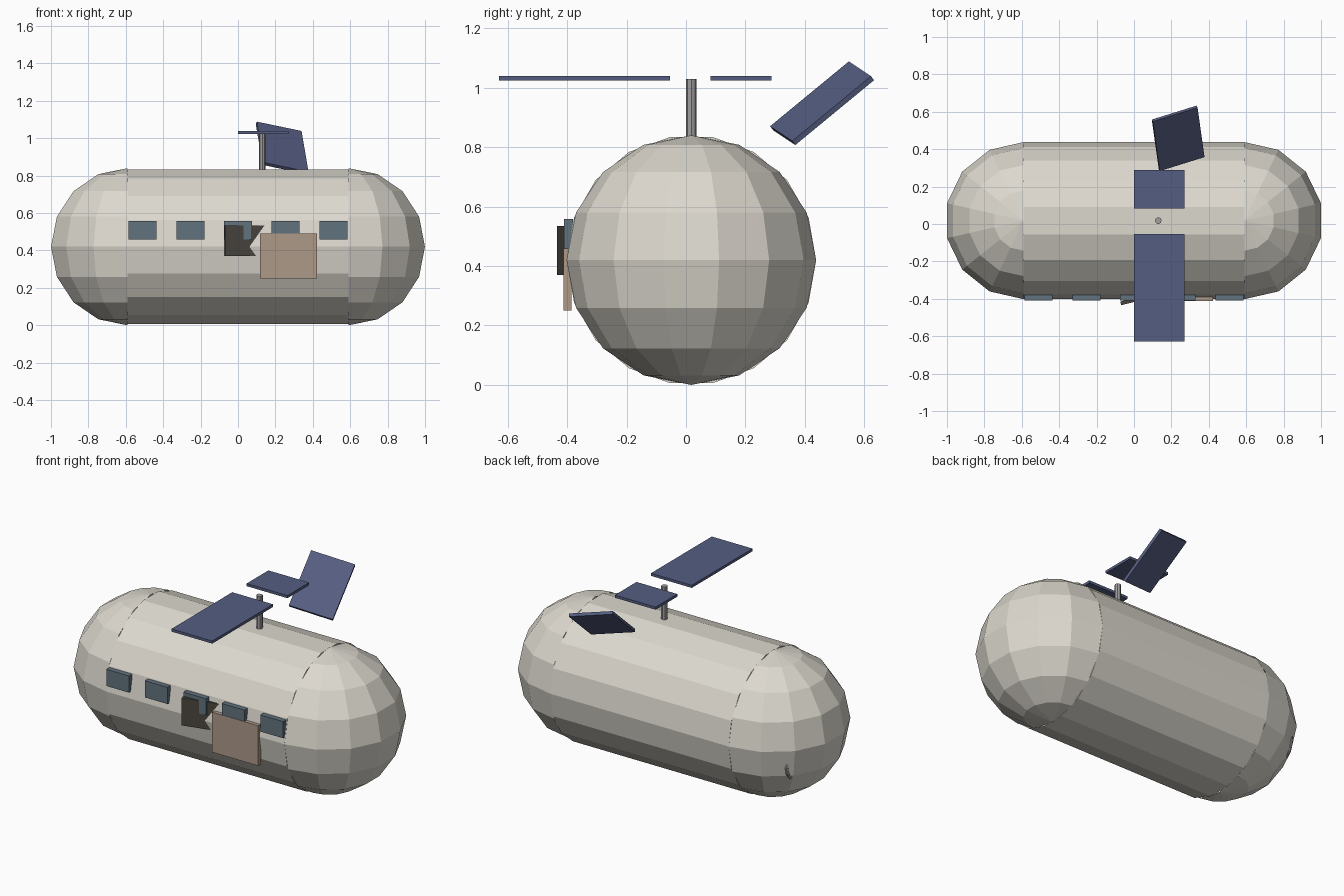
import bpy, bmesh, math
from mathutils import Vector, Matrix

if "Cube" in bpy.data.objects:
    bpy.data.objects.remove(bpy.data.objects["Cube"])

CY, CZ, R, HALF = 0.018, 0.42, 0.42, 0.59


def material(name, rgb):
    m = bpy.data.materials.new(name)
    m.diffuse_color = (*rgb, 1)
    m.use_nodes = True
    m.node_tree.nodes["Principled BSDF"].inputs["Base Color"].default_value = m.diffuse_color
    return m


HULL = material("hull_cream", (0.72, 0.69, 0.62))
BLUE = material("panel_blue", (0.09, 0.11, 0.22))
GLASS = material("window_glass", (0.12, 0.17, 0.21))
DARK = material("dark_brown", (0.07, 0.06, 0.05))
TAN = material("tan", (0.42, 0.32, 0.25))
STEEL = material("steel", (0.35, 0.34, 0.35))


def finish(name, bm, mat, matrix=Matrix()):
    mesh = bpy.data.meshes.new(name)
    bmesh.ops.recalc_face_normals(bm, faces=bm.faces[:])
    bm.to_mesh(mesh)
    bm.free()
    mesh.materials.append(mat)
    mesh.transform(matrix)
    ob = bpy.data.objects.new(name, mesh)
    bpy.context.collection.objects.link(ob)
    return ob


def box(name, center, size, mat, rot=Matrix()):
    bm = bmesh.new()
    bmesh.ops.create_cube(bm, size=1)
    return finish(name, bm, mat, Matrix.Translation(center) @ rot @ Matrix.Diagonal((*size, 1)))


def cylinder(name, center, radius, depth, sides, mat, rot=Matrix()):
    bm = bmesh.new()
    bmesh.ops.create_cone(bm, cap_ends=True, segments=sides, radius1=radius,
                          radius2=radius, depth=depth)
    return finish(name, bm, mat, Matrix.Translation(center) @ rot)


# Hull barrel and two faceted half-sphere ends
cylinder("hull_barrel", (0, CY, CZ), R, 2 * HALF, 18, HULL, Matrix.Rotation(math.pi / 2, 4, 'Y'))
for side, label in ((-1, "left"), (1, "right")):
    bm = bmesh.new()
    bmesh.ops.create_uvsphere(bm, u_segments=14, v_segments=8, radius=R)
    bmesh.ops.bisect_plane(bm, geom=bm.verts[:] + bm.edges[:] + bm.faces[:], dist=1e-4,
                           plane_co=(0, 0, 0), plane_no=(side, 0, 0), clear_inner=True)
    finish(f"hull_end_{label}", bm, HULL, Matrix.Translation((side * HALF, CY, CZ)))

# Row of windows along the front
for i in range(5):
    box(f"window_{i + 1}", (-0.51 + 0.255 * i, -0.395, 0.508), (0.15, 0.03, 0.10), GLASS)

# Slanted hatch sunk into the hull, and flat repair patch
box("hatch", (0.06, -0.392, 0.452), (0.27, 0.02, 0.165), DARK, Matrix.Rotation(math.radians(14), 4, 'Z'))
box("repair_patch", (0.27, -0.399, 0.37), (0.305, 0.027, 0.24), TAN)

# Mast and the two level solar panels
cylinder("mast", (0.13, CY, 0.915), 0.018, 0.23, 8, STEEL)
box("solar_panel_front", (0.135, -0.342, 1.032), (0.27, 0.575, 0.016), BLUE)
box("solar_panel_back", (0.135, 0.185, 1.032), (0.27, 0.205, 0.016), BLUE)

# Loose tilted solar panel
u = Vector((0.24, 0.075, -0.05)).normalized()
v = Vector((-0.03, 0.265, 0.215))
v = (v - u * v.dot(u)).normalized()
tilt = Matrix((u, v, u.cross(v))).transposed().to_4x4()
box("solar_panel_tilted", (0.236, 0.458, 0.948), (0.255, 0.345, 0.018), BLUE, tilt)

# Small ring half sunk into the left end
bm = bmesh.new()
circle = bmesh.ops.create_circle(bm, segments=6, radius=0.01,
                                 matrix=Matrix.Translation((0.09, 0, 0)) @ Matrix.Rotation(math.pi / 2, 4, 'X'))
bmesh.ops.spin(bm, geom=bm.verts[:] + bm.edges[:], cent=(0, 0, 0), axis=(0, 0, 1),
               angle=2 * math.pi, steps=16, use_merge=True)
bmesh.ops.remove_doubles(bm, verts=bm.verts[:], dist=1e-4)
finish("end_ring", bm, STEEL, Matrix.Translation((-0.87, 0.20, 0.31)) @ Matrix.Rotation(math.pi / 2, 4, 'Y'))
